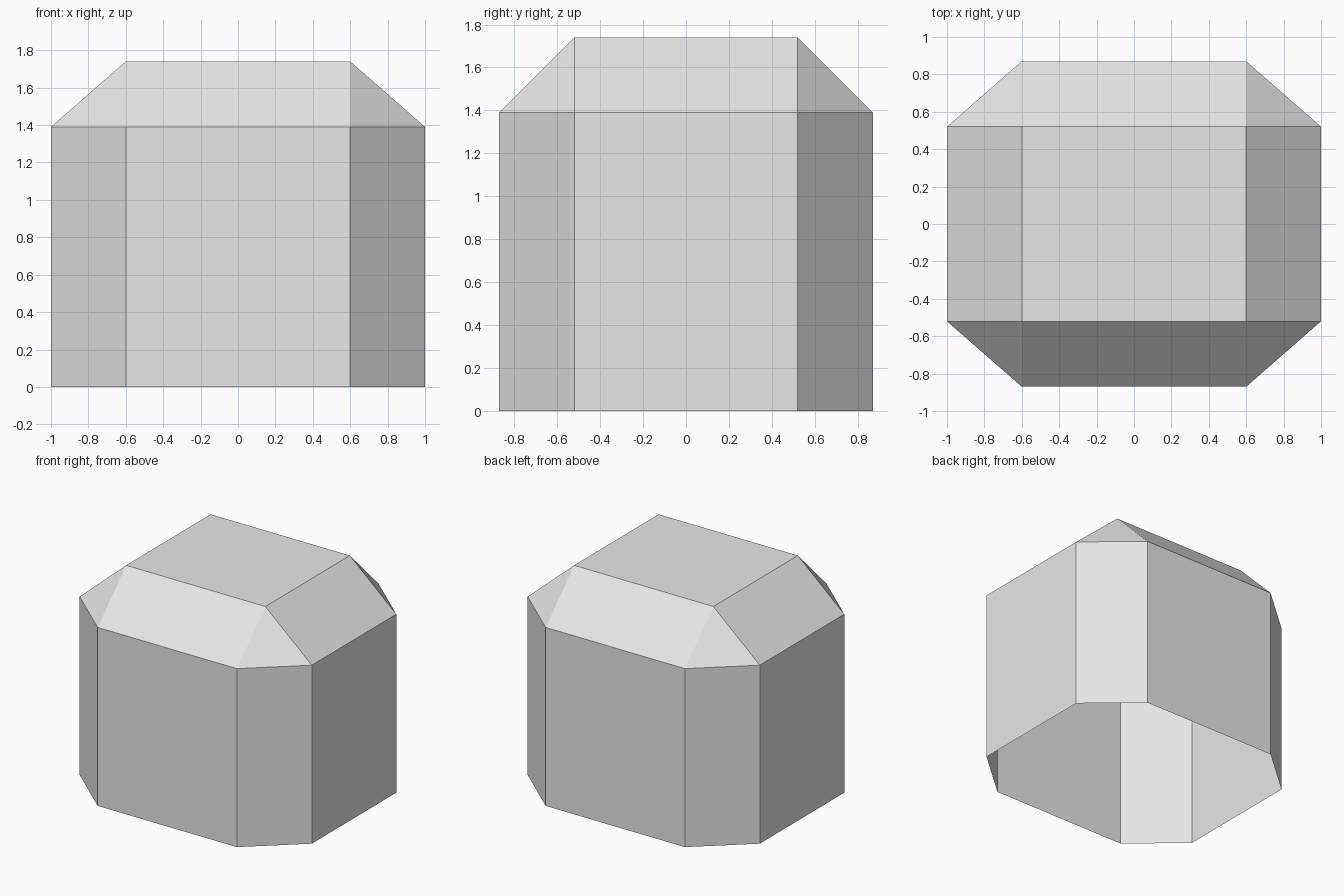
import bpy
import bmesh

default_cube = bpy.data.objects.get("Cube")
if default_cube:
    bpy.data.objects.remove(default_cube, do_unlink=True)

# Outer half sizes, inner half sizes after the chamfer, and heights
OUT_X, OUT_Y = 1.0, 0.87
IN_X, IN_Y = 0.6, 0.52
WALL_TOP, ROOF = 1.39, 1.74

grey = bpy.data.materials.new("plain_grey")
grey.use_nodes = True
colour = (0.8, 0.8, 0.8, 1.0)
grey.diffuse_color = colour
grey.node_tree.nodes["Principled BSDF"].inputs["Base Color"].default_value = colour


def ring(bm, out_x, out_y, z):
    """Chamfered rectangle, counter-clockwise from above."""
    verts = []
    for sx, sy in ((1, 1), (-1, 1), (-1, -1), (1, -1)):
        pair = [(sx * out_x, sy * IN_Y, z), (sx * IN_X, sy * out_y, z)]
        if sx != sy:
            pair.reverse()
        verts += [bm.verts.new(p) for p in pair]
    return verts


bm = bmesh.new()

# Walls and sloped shoulders; the bottom stays open
rings = [ring(bm, OUT_X, OUT_Y, 0), ring(bm, OUT_X, OUT_Y, WALL_TOP),
         ring(bm, IN_X, IN_Y, ROOF)]
for low, high in zip(rings, rings[1:]):
    for i in range(len(low)):
        j = (i + 1) % len(low)
        bm.faces.new((low[i], low[j], high[j], high[i]))

# Flat roof; its paired corners merge, leaving corner triangles
bm.faces.new(rings[-1])
bmesh.ops.remove_doubles(bm, verts=bm.verts[:], dist=0.001)
bm.normal_update()

mesh = bpy.data.meshes.new("chamfered_shell")
bm.to_mesh(mesh)
bm.free()
mesh.materials.append(grey)
shell = bpy.data.objects.new("chamfered_shell", mesh)
bpy.context.collection.objects.link(shell)
